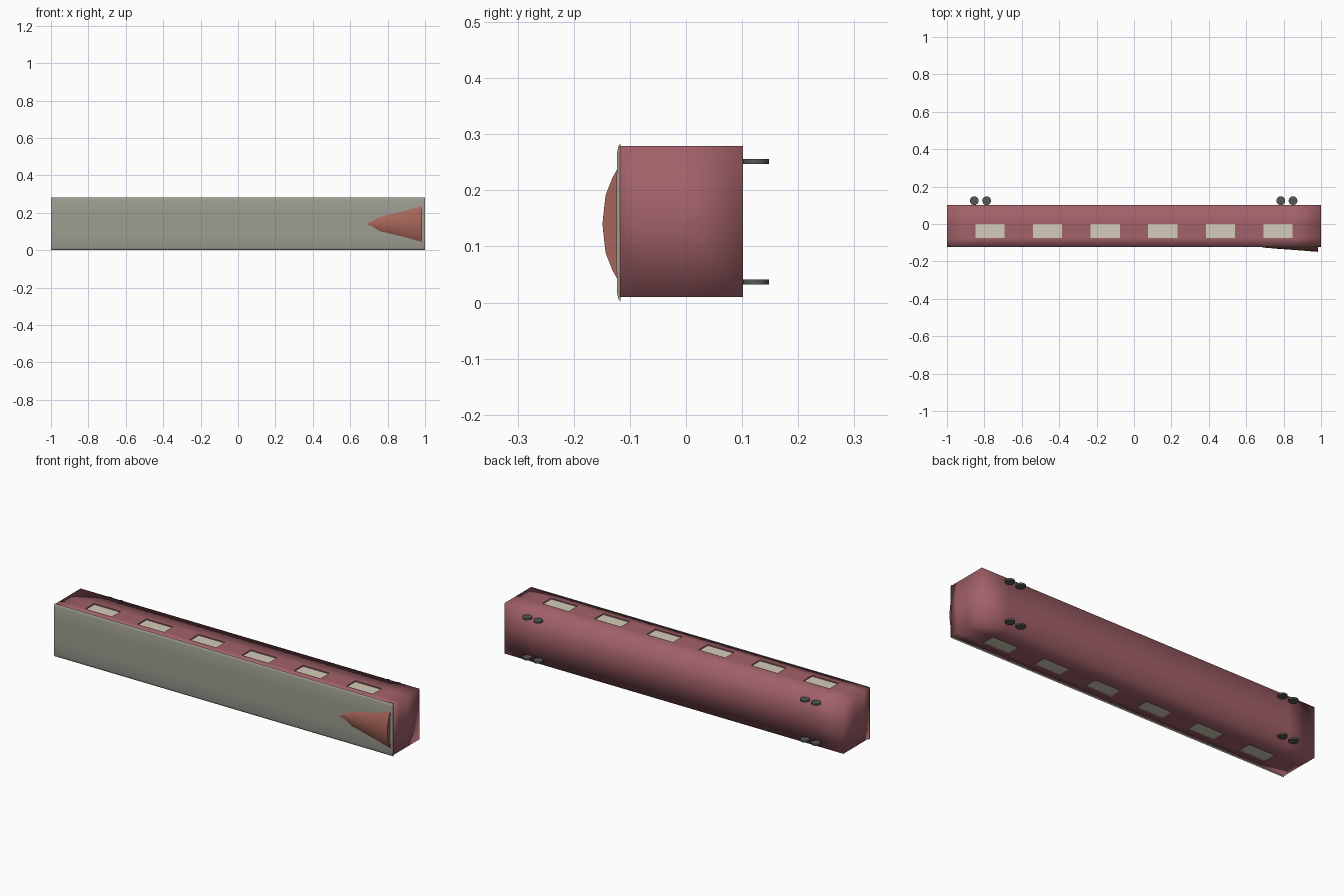
import bpy, bmesh, math

if "Cube" in bpy.data.objects:
    bpy.data.objects.remove(bpy.data.objects["Cube"])

def material(name, rgb):
    m = bpy.data.materials.new(name)
    m.diffuse_color = (*rgb, 1)
    m.use_nodes = True
    m.node_tree.nodes["Principled BSDF"].inputs["Base Color"].default_value = m.diffuse_color
    return m

RED = material("coach_red", (0.36, 0.12, 0.14))
RUST = material("fairing_red", (0.38, 0.13, 0.10))
GREY = material("roof_grey", (0.34, 0.34, 0.29))
CREAM = material("window_cream", (0.66, 0.60, 0.48))
DARK = material("wheel_dark", (0.09, 0.10, 0.09))

Y0, Y1, Z0, Z1 = -0.118, 0.102, 0.010, 0.279
ZC = (Z0 + Z1) / 2
WIN_X = [-0.77 + 0.308 * i for i in range(6)]
HALF, WY0, WY1, DEPTH = 0.078, -0.075, 0.0, 0.006

def make_object(name, bm, mats):
    bmesh.ops.recalc_face_normals(bm, faces=bm.faces[:])
    me = bpy.data.meshes.new(name)
    bm.to_mesh(me)
    bm.free()
    for m in mats:
        me.materials.append(m)
    ob = bpy.data.objects.new(name, me)
    bpy.context.collection.objects.link(ob)
    return ob

def smooth(ob, angle=30):
    bpy.ops.object.select_all(action='DESELECT')
    ob.select_set(True)
    bpy.context.view_layer.objects.active = ob
    bpy.ops.object.shade_smooth_by_angle(angle=math.radians(angle))

def loft(name, rings, mats):
    # skin equal-sized rings and cap both ends
    bm = bmesh.new()
    vs = [[bm.verts.new(p) for p in r] for r in rings]
    n = len(rings[0])
    for a, b in zip(vs, vs[1:]):
        for i in range(n):
            j = (i + 1) % n
            bm.faces.new((a[i], a[j], b[j], b[i]))
    bm.faces.new(vs[0])
    bm.faces.new(vs[-1])
    return make_object(name, bm, mats)

# Coach body, lying on its side, cut along the window edges
bm = bmesh.new()
bmesh.ops.create_cube(bm, size=1)
for v in bm.verts:
    v.co = (v.co.x * 2, Y0 if v.co.y < 0 else Y1, Z0 if v.co.z < 0 else Z1)
cuts = [((x, 0, 0), (1, 0, 0)) for c in WIN_X for x in (c - HALF, c + HALF)]
cuts += [((0, WY0, 0), (0, 1, 0)), ((0, WY1, 0), (0, 1, 0)), ((0, 0, ZC), (0, 0, 1))]
for co, no in cuts:
    bmesh.ops.bisect_plane(bm, geom=bm.verts[:] + bm.edges[:] + bm.faces[:],
                           plane_co=co, plane_no=no)
for f in bm.faces:
    f.smooth = True

# Recessed window panes in both side walls
bm.normal_update()
panes = []
for f in bm.faces:
    c = f.calc_center_median()
    if abs(f.normal.z) > 0.9 and WY0 < c.y < WY1 and any(abs(c.x - x) < 0.01 for x in WIN_X):
        panes.append(f)
for f in panes:
    sign = 1 if f.normal.z > 0 else -1
    res = bmesh.ops.extrude_discrete_faces(bm, faces=[f])
    pane = res['faces'][0]
    for v in pane.verts:
        v.co.z -= sign * DEPTH
    pane.material_index = 1
    for e in pane.edges:
        for wall in e.link_faces:
            wall.smooth = False
            for edge in wall.edges:
                edge.smooth = False
make_object("coach_body", bm, [RED, CREAM])

# Shallow roof skin with curled edges
half = [(0.1405, -0.117), (0.137, -0.120), (0.128, -0.1225), (0.06, -0.124)]
prof = half + [(-z, y) for z, y in reversed(half)]
roof = loft("roof_panel", [[(x, y, 0.1425 + z) for z, y in prof] for x in (-1, 1)], [GREY])
smooth(roof, 40)

# Roof fairing, widening and rising from a point towards one end
arch = [(-1, 0), (-0.78, 0.42), (-0.48, 0.82), (0, 1), (0.48, 0.82), (0.78, 0.42), (1, 0)]
stations = [(0.688, 0.004, 0.0075), (0.76, 0.050, 0.014), (0.90, 0.083, 0.024), (0.985, 0.106, 0.031)]
rings = [[(x, -0.118 - h * d, 0.14 + w * s) for s, d in arch] for x, w, h in stations]
smooth(loft("roof_fairing", rings, [RUST]), 20)

# Four wheel pairs
for x in (-0.854, -0.788, 0.785, 0.850):
    for z in (0.037, 0.251):
        bpy.ops.mesh.primitive_cylinder_add(vertices=16, radius=0.0235, depth=0.009,
                                            location=(x, 0.1245, z))
        wheel = bpy.context.object
        wheel.name = "wheel"
        wheel.data.materials.append(DARK)
        smooth(wheel)
